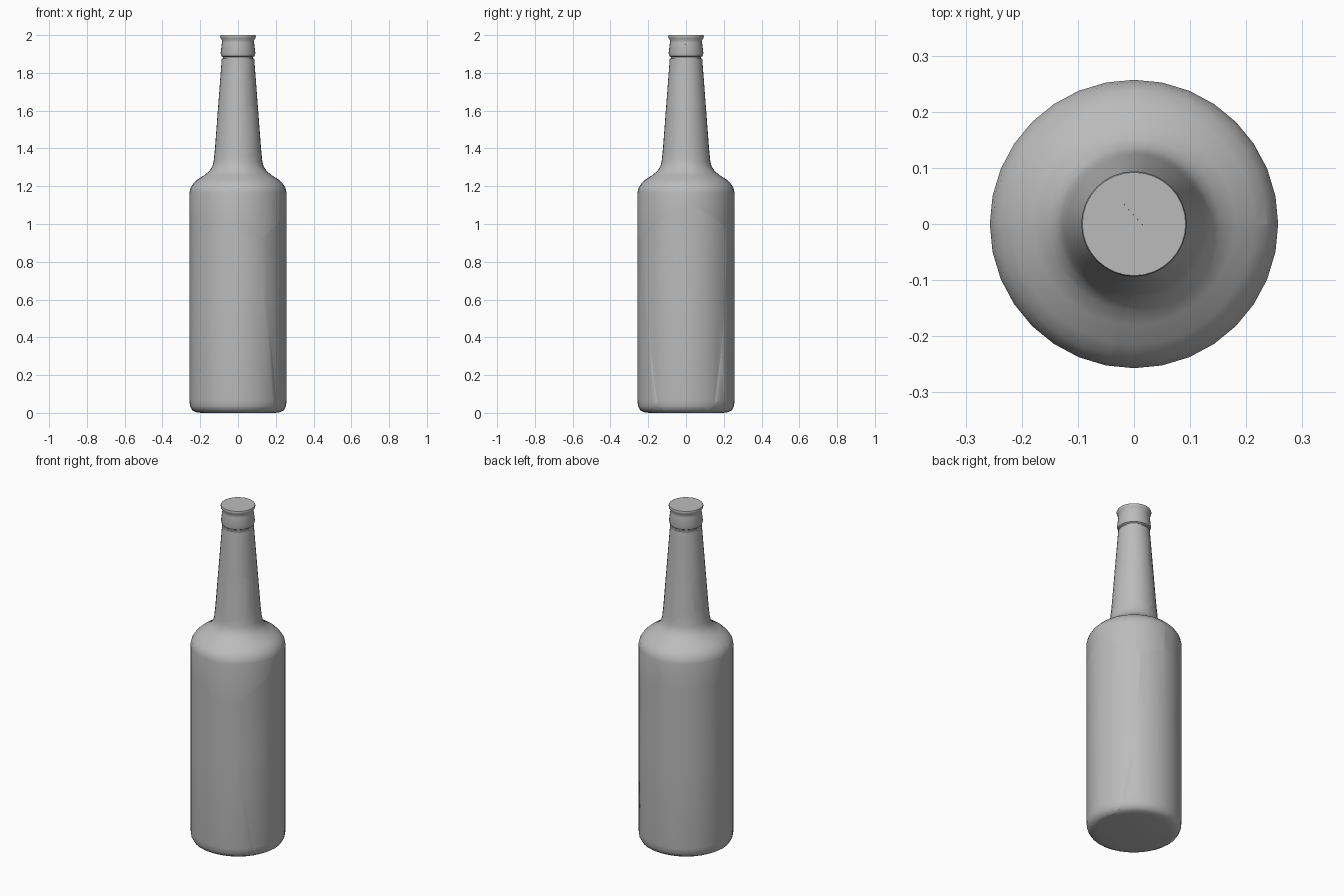
import bpy, bmesh, math
from mathutils import Vector

if "Cube" in bpy.data.objects:
    bpy.data.objects.remove(bpy.data.objects["Cube"])

SEG = 32
glass = bpy.data.materials.new("grey glass")
glass.diffuse_color = (0.5, 0.5, 0.5, 1)
glass.use_nodes = True
glass.node_tree.nodes["Principled BSDF"].inputs["Base Color"].default_value = glass.diffuse_color

# bottle outline: (radius, height)
profile = [(0.195, 0), (0.225, 0.004), (0.243, 0.014), (0.254, 0.035), (0.257, 0.065),
           (0.257, 1.165), (0.252, 1.19), (0.238, 1.213), (0.215, 1.235), (0.18, 1.257),
           (0.153, 1.279), (0.137, 1.302), (0.129, 1.33), (0.122, 1.40), (0.086, 1.875),
           (0.080, 1.877), (0.080, 1.884), (0.088, 1.889), (0.092, 1.905), (0.085, 1.96),
           (0.084, 1.972), (0.092, 1.984), (0.094, 1.994), (0.092, 2.0)]


def solid_bottle():
    bm = bmesh.new()
    rings = []
    for r, z in profile:
        rings.append([bm.verts.new((r * math.cos(2 * math.pi * i / SEG),
                                    r * math.sin(2 * math.pi * i / SEG), z)) for i in range(SEG)])
    for a, b in zip(rings, rings[1:]):
        for i in range(SEG):
            j = (i + 1) % SEG
            bm.faces.new((a[i], a[j], b[j], b[i]))
    bm.faces.new(rings[0][::-1])
    bm.faces.new(rings[-1])
    return bm


# the bottle is shattered into cells, one around each seed point
seeds = [Vector(s) for s in [
    (-0.06, -0.02, 0.28), (0.42, -0.02, 0.33),
    (-0.08, 0.0, 0.84), (0.34, -0.02, 0.86),
    (0.12, -0.16, 1.22), (-0.16, -0.14, 1.30), (-0.14, 0.12, 1.28), (0.14, 0.15, 1.30),
    (-0.03, -0.05, 1.50), (0.04, 0.07, 1.49),
    (-0.05, -0.01, 1.73), (0.06, 0.02, 1.74),
    (-0.05, -0.03, 1.97), (0.05, 0.06, 1.97), (0.05, -0.07, 1.96)]]

for n, s in enumerate(seeds):
    bm = solid_bottle()
    for t in seeds:
        if t is s or not bm.verts:
            continue
        cut = bmesh.ops.bisect_plane(bm, geom=bm.verts[:] + bm.edges[:] + bm.faces[:], dist=1e-6,
                                     plane_co=(s + t) / 2, plane_no=t - s, clear_outer=True)
        edges = [e for e in cut["geom_cut"] if isinstance(e, bmesh.types.BMEdge)]
        if edges:
            bmesh.ops.contextual_create(bm, geom=edges)
    if not bm.faces:
        bm.free()
        continue
    bmesh.ops.recalc_face_normals(bm, faces=bm.faces[:])
    me = bpy.data.meshes.new("bottle_shard")
    bm.to_mesh(me)
    bm.free()
    me.materials.append(glass)
    ob = bpy.data.objects.new("bottle_shard_%d" % (n + 1), me)
    bpy.context.collection.objects.link(ob)
    bpy.ops.object.select_all(action='DESELECT')
    ob.select_set(True)
    bpy.context.view_layer.objects.active = ob
    bpy.ops.object.shade_smooth_by_angle(angle=math.radians(40))
